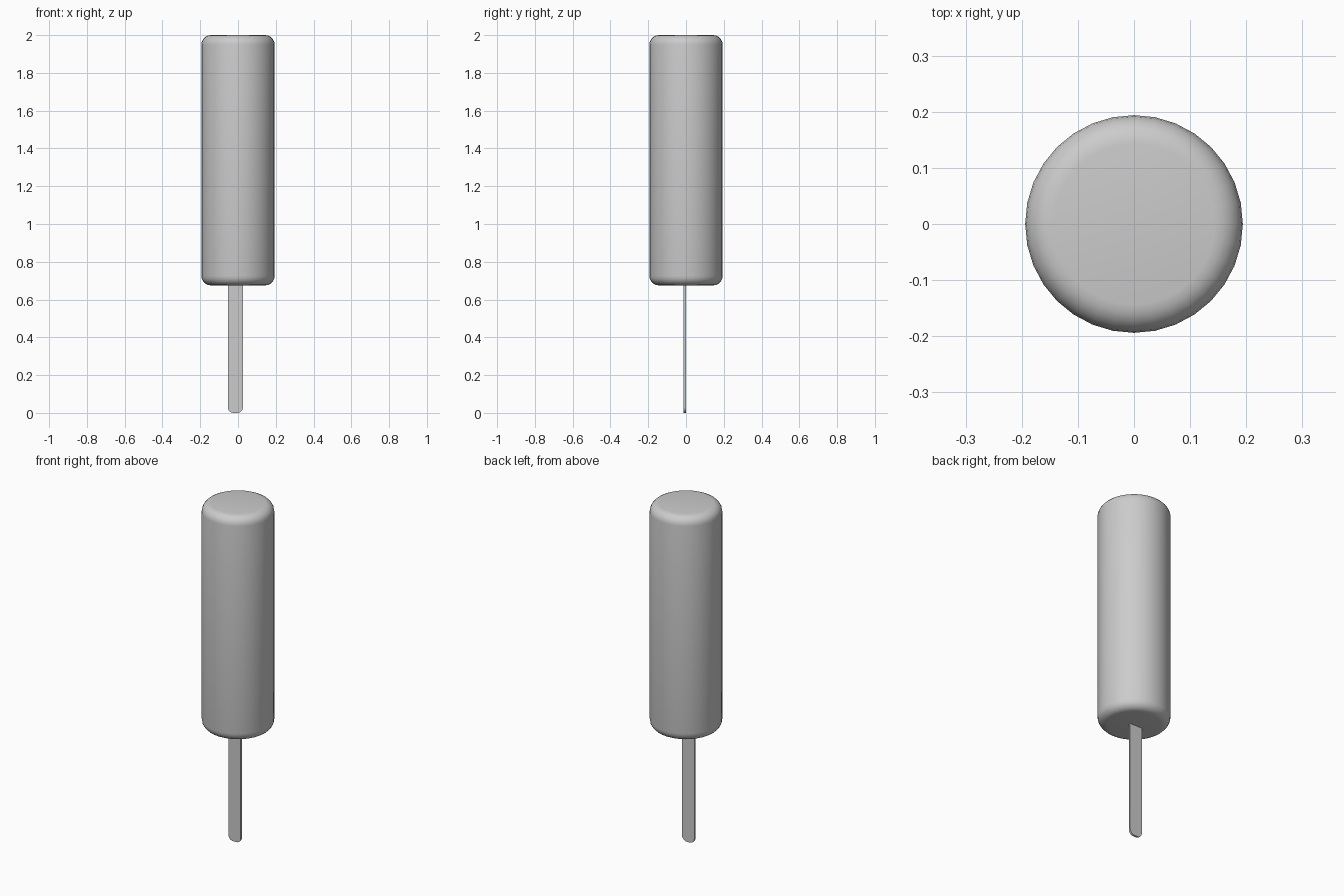
import bpy, bmesh, math

cube = bpy.data.objects.get("Cube")
if cube:
    bpy.data.objects.remove(cube, do_unlink=True)

grey = bpy.data.materials.new("plain grey")
grey.use_nodes = True
colour = (0.6, 0.6, 0.6, 1)
grey.diffuse_color = colour
grey.node_tree.nodes["Principled BSDF"].inputs["Base Color"].default_value = colour


def finish(bm, name, angle):
    """Turn a bmesh into a smooth shaded grey object."""
    bmesh.ops.recalc_face_normals(bm, faces=bm.faces)
    mesh = bpy.data.meshes.new(name)
    bm.to_mesh(mesh)
    bm.free()
    mesh.materials.append(grey)
    obj = bpy.data.objects.new(name, mesh)
    bpy.context.collection.objects.link(obj)
    bpy.ops.object.select_all(action="DESELECT")
    obj.select_set(True)
    bpy.context.view_layer.objects.active = obj
    bpy.ops.object.shade_smooth_by_angle(angle=math.radians(angle))
    return obj


# Cylindrical body with rounded rims
bottom, top, radius = 0.675, 2.0, 0.194
bm = bmesh.new()
bmesh.ops.create_cone(bm, cap_ends=True, segments=32, radius1=radius,
                      radius2=radius, depth=top - bottom)
rims = [e for e in bm.edges if abs(e.verts[0].co.z - e.verts[1].co.z) < 0.01]
bmesh.ops.bevel(bm, geom=rims, offset=0.05, segments=5, profile=0.5,
                affect="EDGES")
body = finish(bm, "body", 40)
body.location.z = (bottom + top) / 2

# Flat stick with a rounded lower end, pushed up into the body
half, thick, corner, reach = 0.04, 0.012, 0.03, 0.9
outline = [(half, reach), (-half, reach)]
for side, start in ((-1, 180), (1, 270)):
    for i in range(7):
        a = math.radians(start + 15 * i)
        outline.append((side * (half - corner) + corner * math.cos(a),
                        corner + corner * math.sin(a)))
bm = bmesh.new()
face = bm.faces.new([bm.verts.new((x, -thick / 2, z)) for x, z in outline])
side = bmesh.ops.extrude_face_region(bm, geom=[face])["geom"]
bmesh.ops.translate(bm, vec=(0, thick, 0),
                    verts=[v for v in side if isinstance(v, bmesh.types.BMVert)])
stick = finish(bm, "stick", 40)
stick.location = (-0.014, -0.006, 0)
